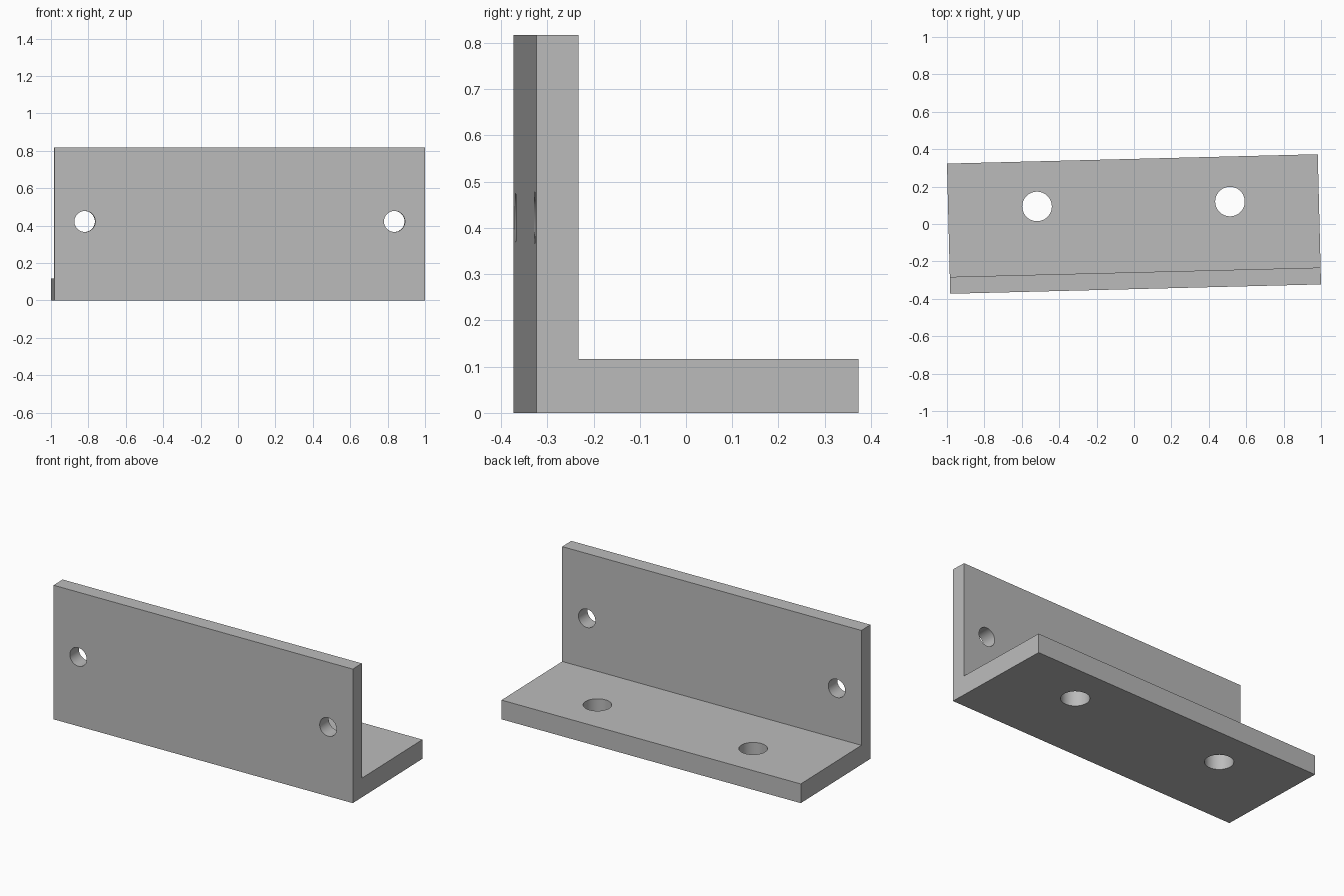
import bpy
import math
from mathutils import Matrix

if "Cube" in bpy.data.objects:
    bpy.data.objects.remove(bpy.data.objects["Cube"], do_unlink=True)

LENGTH, DEPTH, HEIGHT = 1.983, 0.696, 0.817
WALL, BASE = 0.09, 0.117
TURN = Matrix.Rotation(math.radians(1.445), 4, 'Z')

grey = bpy.data.materials.new("grey_metal")
grey.use_nodes = True
colour = (0.5, 0.5, 0.5, 1)
grey.diffuse_color = colour
grey.node_tree.nodes["Principled BSDF"].inputs["Base Color"].default_value = colour

# Angle bracket: L profile extruded along its length
y0, y1, x0 = -DEPTH / 2, DEPTH / 2, LENGTH / 2
profile = [(y0, 0), (y1, 0), (y1, BASE), (y0 + WALL, BASE),
           (y0 + WALL, HEIGHT), (y0, HEIGHT)]
n = len(profile)
verts = [(x, y, z) for x in (-x0, x0) for y, z in profile]
faces = [list(range(n))[::-1], list(range(n, 2 * n))]
faces += [(i, (i + 1) % n, (i + 1) % n + n, i + n) for i in range(n)]
mesh = bpy.data.meshes.new("angle_bracket")
mesh.from_pydata(verts, [], faces)
bracket = bpy.data.objects.new("angle_bracket", mesh)
bpy.context.collection.objects.link(bracket)
mesh.materials.append(grey)


# Round holes drilled through the bracket
def drill(name, radius, location, rotation):
    bpy.ops.mesh.primitive_cylinder_add(vertices=64, radius=radius, depth=0.3,
                                        location=location, rotation=rotation)
    cutter = bpy.context.object
    cutter.name = name
    cutter.data.materials.append(grey)
    bpy.context.view_layer.objects.active = bracket
    mod = bracket.modifiers.new(name, 'BOOLEAN')
    mod.operation = 'DIFFERENCE'
    mod.solver = 'EXACT'
    mod.object = cutter
    bpy.ops.object.modifier_apply(modifier=mod.name)
    bpy.data.objects.remove(cutter, do_unlink=True)


for side, label in ((-1, "right"), (1, "left")):
    drill("wall_hole_" + label, 0.056, (side * 0.828, y0 + WALL / 2, 0.422),
          (math.pi / 2, 0, 0))
    drill("base_hole_" + label, 0.079, (side * 0.516, 0.107, BASE / 2), (0, 0, 0))

# Slight turn about the vertical axis, smooth hole walls
bracket.data.transform(TURN)
bpy.ops.object.select_all(action='DESELECT')
bracket.select_set(True)
bpy.context.view_layer.objects.active = bracket
bpy.ops.object.shade_smooth_by_angle(angle=math.radians(30))
